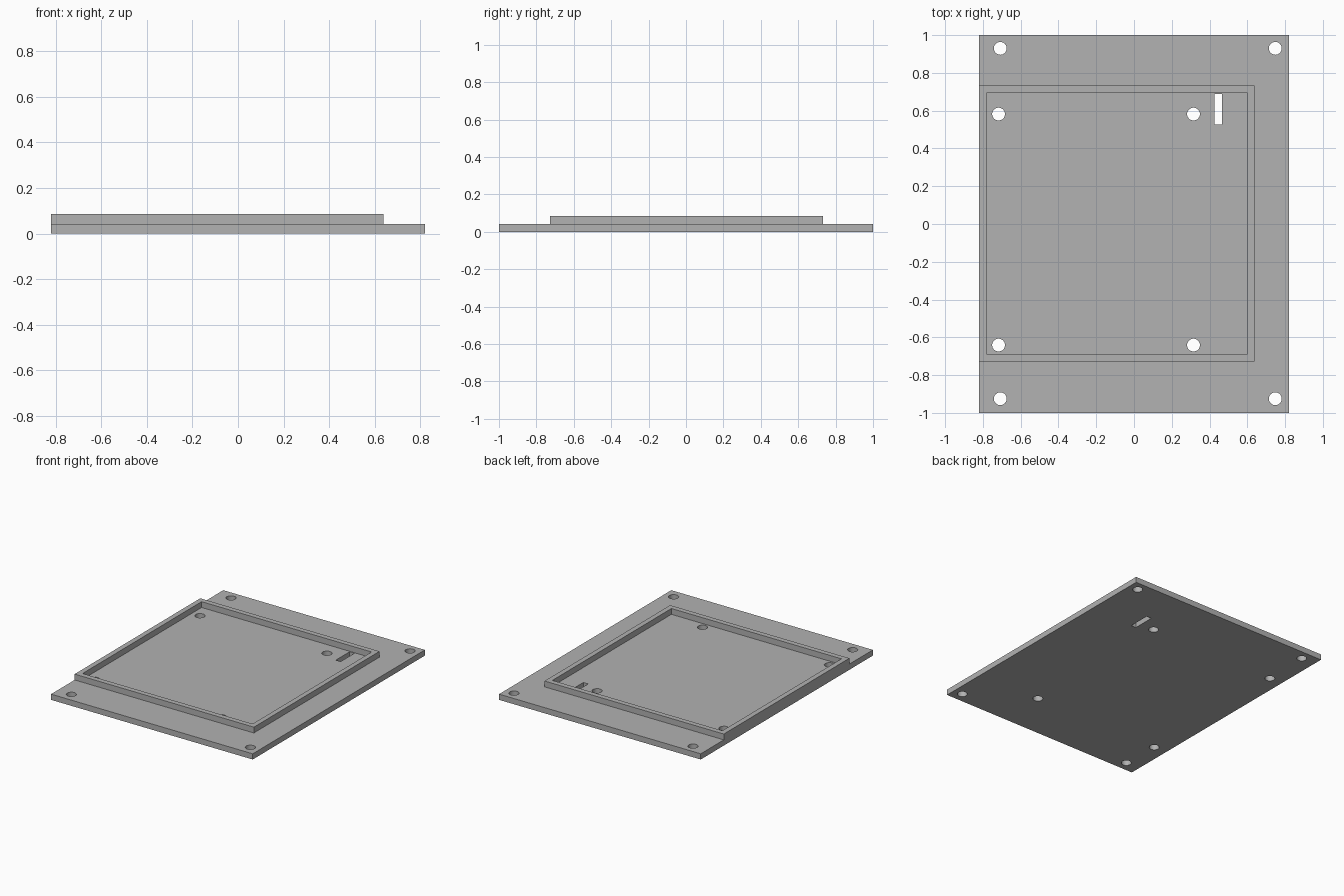
import bpy
import bmesh
from mathutils import Matrix, Vector

cube = bpy.data.objects.get("Cube")
if cube:
    bpy.data.objects.remove(cube, do_unlink=True)

grey = bpy.data.materials.new("mid grey")
grey.use_nodes = True
colour = (0.445, 0.445, 0.445, 1)
grey.diffuse_color = colour
grey.node_tree.nodes["Principled BSDF"].inputs["Base Color"].default_value = colour

PLATE_TOP, RIM_TOP = 0.042, 0.085
HOLE_RADIUS = 0.034


def add_box(bm, low, high):
    low, high = Vector(low), Vector(high)
    size = Matrix.Diagonal((*(high - low), 1))
    bmesh.ops.create_cube(bm, size=1, matrix=Matrix.Translation((low + high) / 2) @ size)


def add_hole(bm, x, y):
    bmesh.ops.create_cone(bm, cap_ends=True, segments=32, radius1=HOLE_RADIUS,
                          radius2=HOLE_RADIUS, depth=0.4,
                          matrix=Matrix.Translation((x, y, 0)))


def make_object(name, bm):
    mesh = bpy.data.meshes.new(name)
    bm.to_mesh(mesh)
    bm.free()
    obj = bpy.data.objects.new(name, mesh)
    bpy.context.collection.objects.link(obj)
    return obj


def cut(obj, cutter):
    mod = obj.modifiers.new("cut", 'BOOLEAN')
    mod.operation = 'DIFFERENCE'
    mod.solver = 'EXACT'
    mod.object = cutter
    bpy.context.view_layer.objects.active = obj
    bpy.ops.object.modifier_apply(modifier=mod.name)
    bpy.data.objects.remove(cutter, do_unlink=True)


# Base plate
bm = bmesh.new()
add_box(bm, (-0.82, -1, 0), (0.82, 1, PLATE_TOP))
base_plate = make_object("base_plate", bm)
base_plate.data.materials.append(grey)

# Corner holes, inner mounting holes and cable slot
bm = bmesh.new()
for xs, ys in (((-0.708, 0.748), (-0.925, 0.93)), ((-0.717, 0.315), (-0.641, 0.582))):
    for x in xs:
        for y in ys:
            add_hole(bm, x, y)
add_box(bm, (0.426, 0.527, -0.2), (0.466, 0.689, 0.2))
cut(base_plate, make_object("hole_cutter", bm))

# Raised rim, flush with the plate's right edge
bm = bmesh.new()
add_box(bm, (-0.82, -0.727, PLATE_TOP), (0.638, 0.732, RIM_TOP))
raised_rim = make_object("raised_rim", bm)
raised_rim.data.materials.append(grey)
bm = bmesh.new()
add_box(bm, (-0.782, -0.689, -0.2), (0.601, 0.694, 0.2))
cut(raised_rim, make_object("rim_cutter", bm))

# Round hole walls shade smoothly, all other edges stay sharp
for obj in (base_plate, raised_rim):
    obj.select_set(True)
bpy.context.view_layer.objects.active = base_plate
bpy.ops.object.shade_smooth_by_angle()
